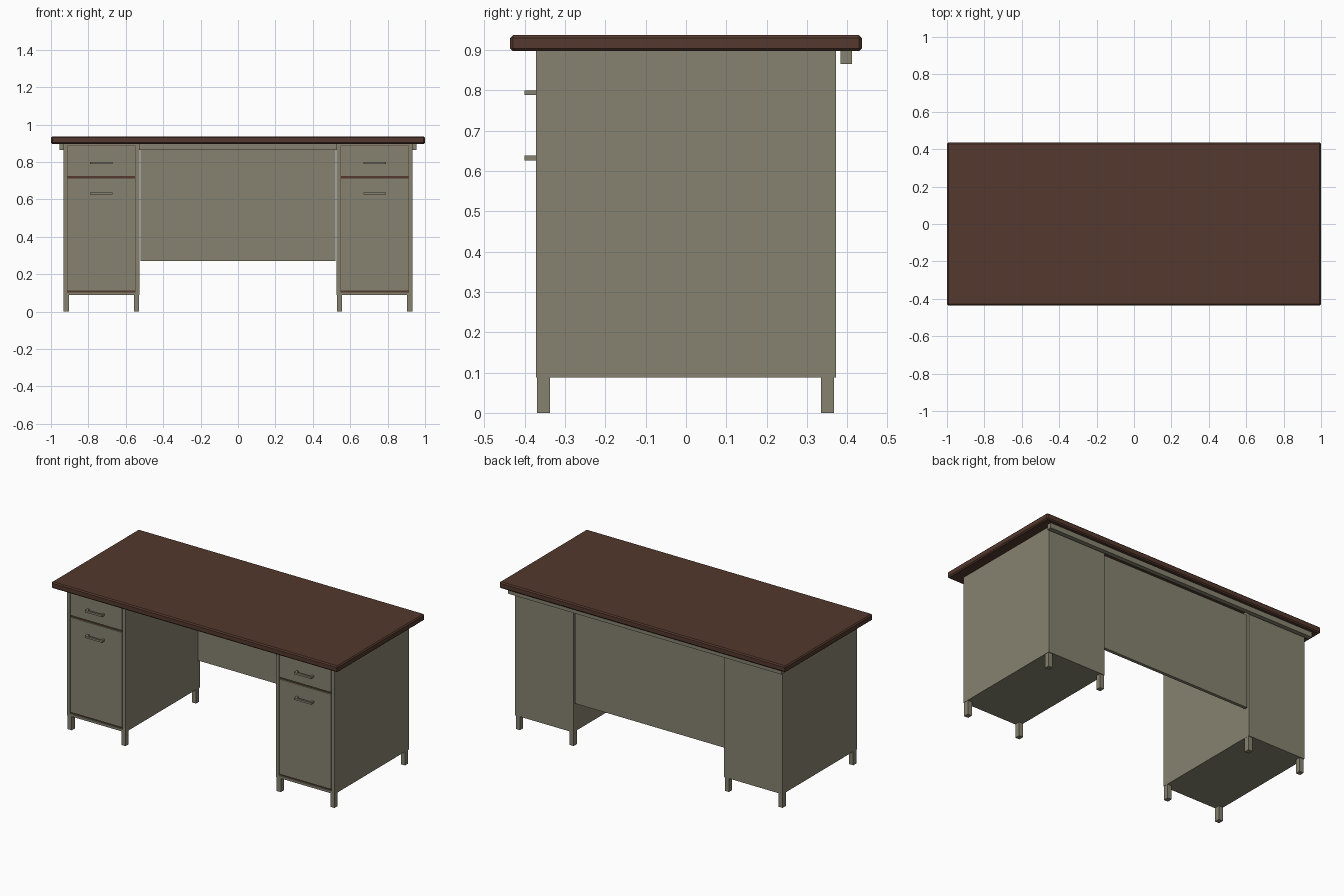
import bpy

if "Cube" in bpy.data.objects:
    bpy.data.objects.remove(bpy.data.objects["Cube"])


def material(name, rgb):
    m = bpy.data.materials.new(name)
    m.diffuse_color = (*rgb, 1)
    m.use_nodes = True
    m.node_tree.nodes["Principled BSDF"].inputs["Base Color"].default_value = m.diffuse_color
    return m


OLIVE = material("olive_grey_metal", (0.240, 0.225, 0.160))
BROWN = material("dark_brown_wood", (0.088, 0.040, 0.026))


def box(name, x, y, z, mat, bevel=0):
    """Box from (min, max) ranges on each axis."""
    bpy.ops.mesh.primitive_cube_add(size=1, location=[sum(r) / 2 for r in (x, y, z)])
    ob = bpy.context.object
    ob.name = name
    ob.scale = [abs(r[1] - r[0]) for r in (x, y, z)]
    bpy.ops.object.transform_apply(location=False, rotation=False, scale=True)
    ob.data.materials.append(mat)
    if bevel:
        mod = ob.modifiers.new("chamfer", 'BEVEL')
        mod.width = bevel
        mod.segments = 1
    return ob


# Desktop with chamfered edges
box("desktop", (-1, 1), (-0.436, 0.436), (0.897, 0.937), BROWN, 0.007)

# Rail under the rear overhang and hanging back panel
box("rear_rail", (-0.955, 0.955), (0.383, 0.412), (0.865, 0.898), OLIVE)
box("modesty_panel", (-0.521, 0.521), (0.345, 0.365), (0.27, 0.867), OLIVE)

X0, X1, YF, YB, ZB, ZT = 0.527, 0.934, -0.372, 0.372, 0.088, 0.897

for side, s in (("left", -1), ("right", 1)):
    def part(name, x, y, z, mat=OLIVE):
        return box(f"{side}_{name}", (s * x[0], s * x[1]), y, z, mat)

    # Pedestal cabinet shell
    part("inner_wall", (X0, X0 + 0.02), (YF, YB), (ZB, ZT))
    part("outer_wall", (X1 - 0.02, X1), (YF, YB), (ZB, ZT))
    part("back_wall", (X0 + 0.02, X1 - 0.02), (YB - 0.02, YB), (ZB, ZT))
    part("cabinet_floor", (X0 + 0.02, X1 - 0.02), (YF, YB - 0.02), (ZB, 0.103))
    part("cabinet_top", (X0 + 0.02, X1 - 0.02), (YF, YB - 0.02), (0.888, ZT))

    # Dark backing that shows in the gaps round the drawers
    part("drawer_gap_backing", (X0 + 0.02, X1 - 0.02), (YF + 0.008, YF + 0.016),
         (0.103, 0.888), BROWN)

    # Drawer fronts with bracket handles
    for name, z0, z1, hz in (("upper", 0.725, 0.885, 0.794), ("lower", 0.113, 0.713, 0.632)):
        part(name + "_drawer_front", (X0 + 0.023, X1 - 0.023), (YF, YF + 0.008), (z0, z1))
        h = (hz - 0.006, hz + 0.006)
        part(name + "_handle_bar", (0.671, 0.790), (-0.400, -0.388), h)
        for i, hx in enumerate((0.671, 0.778)):
            part(f"{name}_handle_post_{i}", (hx, hx + 0.012), (-0.388, YF), h)

    # Four short square feet
    for fx in (X0 + 0.001, X1 - 0.031):
        for fy in (-0.369, 0.335):
            part("foot", (fx, fx + 0.029), (fy, fy + 0.032), (0, ZB))
